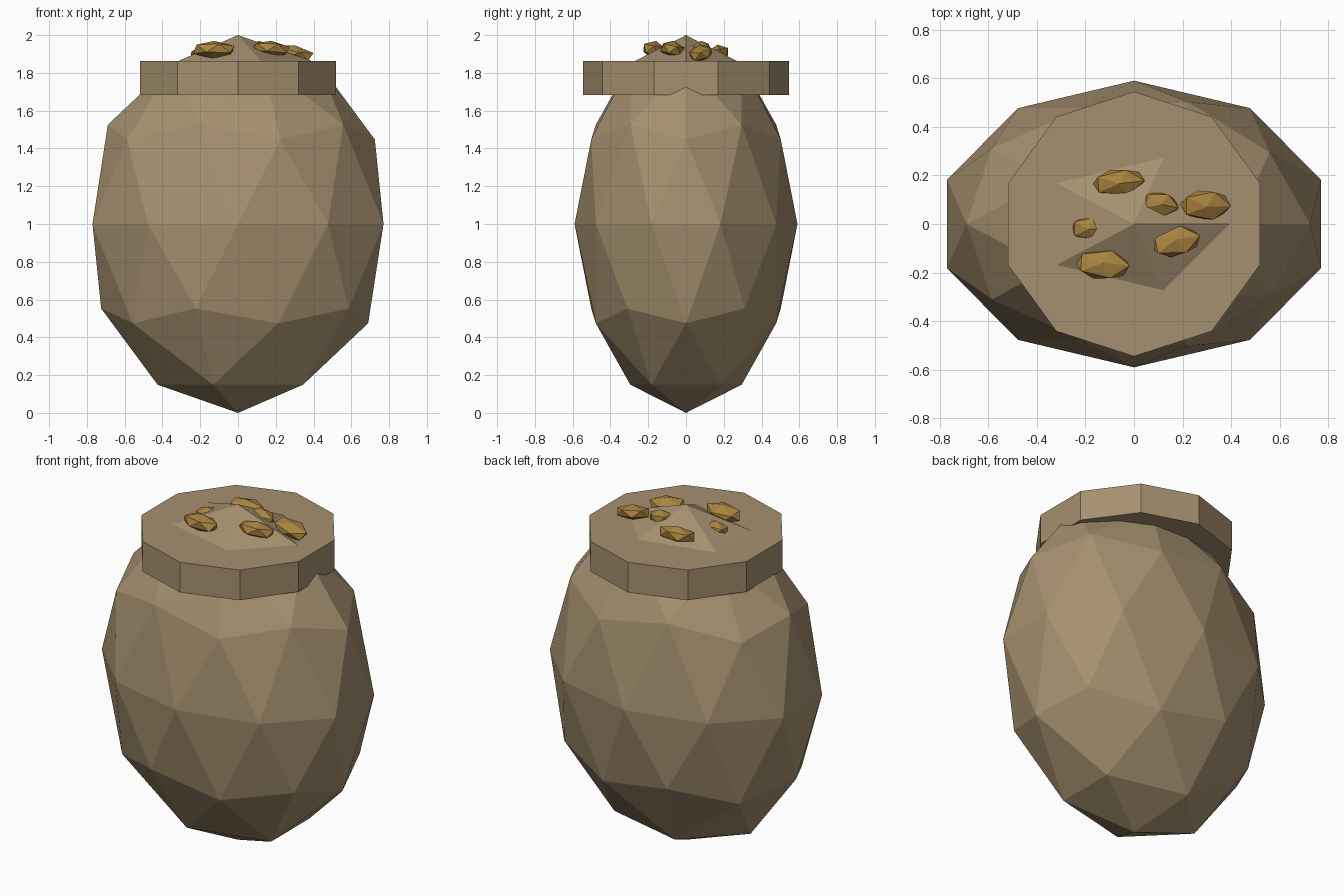
import bpy
from math import radians

if "Cube" in bpy.data.objects:
    bpy.data.objects.remove(bpy.data.objects["Cube"])


def material(name, rgb):
    m = bpy.data.materials.new(name)
    m.diffuse_color = (*rgb, 1)
    m.use_nodes = True
    m.node_tree.nodes["Principled BSDF"].inputs["Base Color"].default_value = m.diffuse_color
    return m


def finish(name, mat, scale=(1, 1, 1), rot=(0, 0, 0)):
    ob = bpy.context.object
    ob.name = name
    ob.scale = scale
    ob.rotation_euler = [radians(a) for a in rot]
    ob.data.materials.append(mat)
    return ob


cloth = material("cloth", (0.38, 0.28, 0.16))
gold = material("gold", (0.40, 0.23, 0.05))

# Sack body: stretched low-poly icosphere, its tip forming the heap
bpy.ops.mesh.primitive_ico_sphere_add(subdivisions=2, radius=1, location=(0, 0, 1))
finish("sack_body", cloth, (0.81, 0.59, 1))

# Ten-sided collar around the mouth
bpy.ops.mesh.primitive_cylinder_add(vertices=10, radius=0.545, depth=0.18, location=(0, 0, 1.772))
finish("sack_rim", cloth)

# Nuggets: location, scale, rotation in degrees
nuggets = [
    ((-0.062, 0.172, 1.905), (0.118, 0.060, 0.045), (8, 0, 5)),
    ((0.108, 0.082, 1.925), (0.085, 0.053, 0.045), (0, 8, -12)),
    ((0.295, 0.078, 1.905), (0.115, 0.068, 0.042), (10, 10, 0)),
    ((0.172, -0.073, 1.925), (0.114, 0.066, 0.046), (-10, 4, 12)),
    ((-0.128, -0.168, 1.922), (0.123, 0.067, 0.048), (-10, 0, -4)),
    ((-0.185, -0.018, 1.900), (0.080, 0.054, 0.042), (5, -5, 0)),
]
for i, (loc, scale, rot) in enumerate(nuggets, 1):
    bpy.ops.mesh.primitive_ico_sphere_add(subdivisions=1, radius=1, location=loc)
    finish(f"nugget_{i}", gold, scale, rot)
